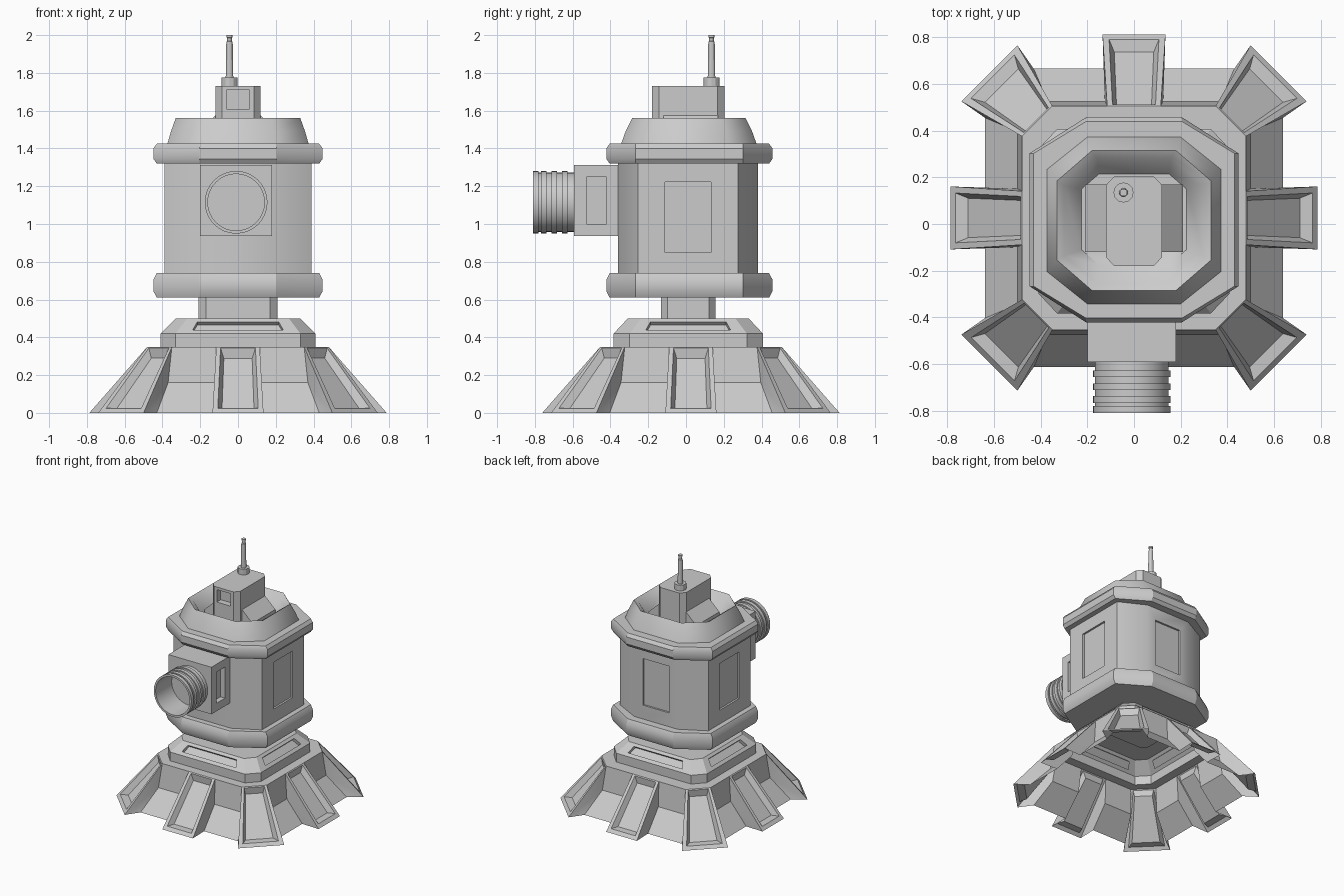
import bpy, bmesh
from math import pi, sin, cos, radians
from mathutils import Vector, Matrix

if "Cube" in bpy.data.objects:
    bpy.data.objects.remove(bpy.data.objects["Cube"])


def finish(bm, name, angle=28):
    bmesh.ops.remove_doubles(bm, verts=bm.verts, dist=0.0005)
    me = bpy.data.meshes.new(name)
    bm.to_mesh(me)
    bm.free()
    me.shade_smooth()
    me.set_sharp_from_angle(angle=radians(angle))
    ob = bpy.data.objects.new(name, me)
    bpy.context.collection.objects.link(ob)
    return ob


def octagon(hx, hy, a, b, cy, z):
    # a, b: half lengths of the front and side edges; edge 0 front, 2 right, 4 back, 6 left
    pts = [(-a, -hy), (a, -hy), (hx, -b), (hx, b), (a, hy), (-a, hy), (-hx, b), (-hx, -b)]
    return [Vector((x, y + cy, z)) for x, y in pts]


def rect(x0, x1, y0, y1, z):
    return [Vector(p) for p in ((x0, y0, z), (x1, y0, z), (x1, y1, z), (x0, y1, z))]


def loft(rings, bottom=True, top=True):
    bm = bmesh.new()
    vs = [[bm.verts.new(p) for p in r] for r in rings]
    n = len(rings[0])
    faces = [[bm.faces.new((lo[i], lo[(i + 1) % n], hi[(i + 1) % n], hi[i])) for i in range(n)]
             for lo, hi in zip(vs, vs[1:])]
    if bottom:
        bm.faces.new(vs[0][::-1])
    if top:
        bm.faces.new(vs[-1])
    return bm, faces


def recess(bm, face, u0, u1, v0, v1, depth, taper=0.0):
    # replace a quad by a frame around a sunken panel
    o = list(face.verts)
    face.normal_update()
    n = face.normal.copy()
    c = [v.co.copy() for v in o]

    def at(u, v):
        return c[0].lerp(c[1], u).lerp(c[3].lerp(c[2], u), v)
    t = taper
    rim = [bm.verts.new(at(*p)) for p in ((u0, v0), (u1, v0), (u1, v1), (u0, v1))]
    floor = [bm.verts.new(at(*p) - n * depth) for p in
             ((u0 + t, v0 + t), (u1 - t, v0 + t), (u1 - t, v1 - t), (u0 + t, v1 - t))]
    bm.faces.remove(face)
    for i in range(4):
        j = (i + 1) % 4
        bm.faces.new((o[i], o[j], rim[j], rim[i]))
        bm.faces.new((rim[i], rim[j], floor[j], floor[i]))
    bm.faces.new(floor)


def lathe(name, profile, sides, matrix):
    rings = [[Vector((r * cos(2 * pi * i / sides), r * sin(2 * pi * i / sides), z))
              for i in range(sides)] for r, z in profile]
    bm, _ = loft(rings)
    bm.transform(matrix)
    return finish(bm, name)


# skirt with eight dished feet, open underneath: upright wall, then a flare
bm = bmesh.new()
straight = [((.48, -.115), (.50, -.125), (.64, -.13), (.787, -.135)),
            ((.48, .115), (.50, .125), (.64, .13), (.787, .135))]
corner = [((.48, .35), (.50, .37), (.64, .43), (.74, .50)),
          ((.35, .48), (.37, .50), (.43, .64), (.50, .74))]
heights = (.35, .16, 0, 0)
edges = []
for k in range(4):
    rot = Matrix.Translation((0, .026, 0)) @ Matrix.Rotation(k * pi / 2, 4, 'Z')
    for foot in (straight, corner):
        L, R = [[bm.verts.new(rot @ Vector((x, y, z))) for (x, y), z in zip(s, heights)]
                for s in foot]
        for a, b, c in ((0, 1, 3), (1, 2, 3)):
            bm.faces.new((L[a], L[b], L[c]))
            bm.faces.new((R[c], R[b], R[a]))
        recess(bm, bm.faces.new((L[3], R[3], R[0], L[0])), .10, .90, .07, .98, .04, .08)
        edges += [(L, R)]
for i, (_, R) in enumerate(edges):
    L = edges[(i + 1) % 8][0]
    for j in range(2):
        bm.faces.new((R[j + 1], L[j + 1], L[j], R[j]))
finish(bm, "base_skirt")

# deck and hub with four slots
bm, f = loft([octagon(.48, .48, .35, .35, .026, .35), octagon(.41, .395, .33, .31, .012, .35),
              octagon(.41, .395, .33, .31, .012, .42), octagon(.33, .32, .27, .25, .012, .50)],
             bottom=False)
for i in (0, 2, 4, 6):
    recess(bm, f[2][i], .12, .88, .25, .78, .025)
finish(bm, "base_hub")

# neck
bm, _ = loft([octagon(.21, .145, .17, .11, .012, z) for z in (.49, .63)])
finish(bm, "neck")


# flanges around the body
def flange(name, z0, z1, bevel):
    rings = []
    for s, z in ((-.018, z0), (0, z0 + bevel), (0, z1 - bevel), (-.018, z1)):
        rings.append(octagon(.448 + s, .44 + s, .205, .285, .018, z))
    bm, _ = loft(rings)
    finish(bm, name)


flange("lower_flange", .61, .74, .035)
flange("upper_flange", 1.32, 1.425, .025)

# body with side and back panels
bm, f = loft([octagon(.39, .37, .19, .265, .01, z) for z in (.73, 1.33)])
for i in (2, 4, 6):
    recess(bm, f[0][i], .27 if i != 4 else .2, .73 if i != 4 else .8, .2, .82, .015)
finish(bm, "body")

# roof with a dished top
bm, _ = loft([octagon(.375, .36, .20, .22, .015, 1.42), octagon(.355, .335, .19, .2, .015, 1.49),
              octagon(.33, .30, .18, .17, .015, 1.56), octagon(.30, .27, .16, .15, .015, 1.54),
              octagon(.225, .195, .15, .13, .02, 1.45)])
finish(bm, "roof", 50)

# head and its sloped shoulders
bm, f = loft([octagon(.12, .192, .085, .155, .012, z) for z in (1.44, 1.58, 1.73)])
recess(bm, f[1][0], .14, .86, .2, .86, .05)
finish(bm, "head")
bm, _ = loft([rect(-.21, .21, -.12, .17, 1.44), rect(-.21, .21, -.12, .17, 1.49),
              rect(-.115, .115, -.12, .17, 1.58)])
finish(bm, "head_shoulders")

# antenna
lathe("antenna", [(.043, 1.72), (.043, 1.775), (.02, 1.775), (.017, 1.965),
                  (.012, 1.968), (.012, 1.985), (.016, 1.988), (.016, 2.0)], 12,
      Matrix.Translation((-.045, .135, 0)))

# barrel mount with recessed cheeks
bm, f = loft([rect(-.2, .18, -.592, -.34, .937), rect(-.2, .18, -.592, -.34, 1.312)])
for i in (1, 3):
    a, b = (.26, .68) if i == 1 else (.32, .74)
    recess(bm, f[0][i], a, b, .17, .83, .04)
finish(bm, "barrel_mount")

# ribbed hollow barrel
profile = [(.157, 0)]
for z in (.04, .095, .15, .193):
    profile += [(.157, z), (.166, z), (.166, z + .029), (.157, z + .029)]
profile += [(.15, .222), (.15, .02)]
lathe("barrel", profile, 32,
      Matrix.Translation((-.01, -.588, 1.115)) @ Matrix.Rotation(pi / 2, 4, 'X'))
